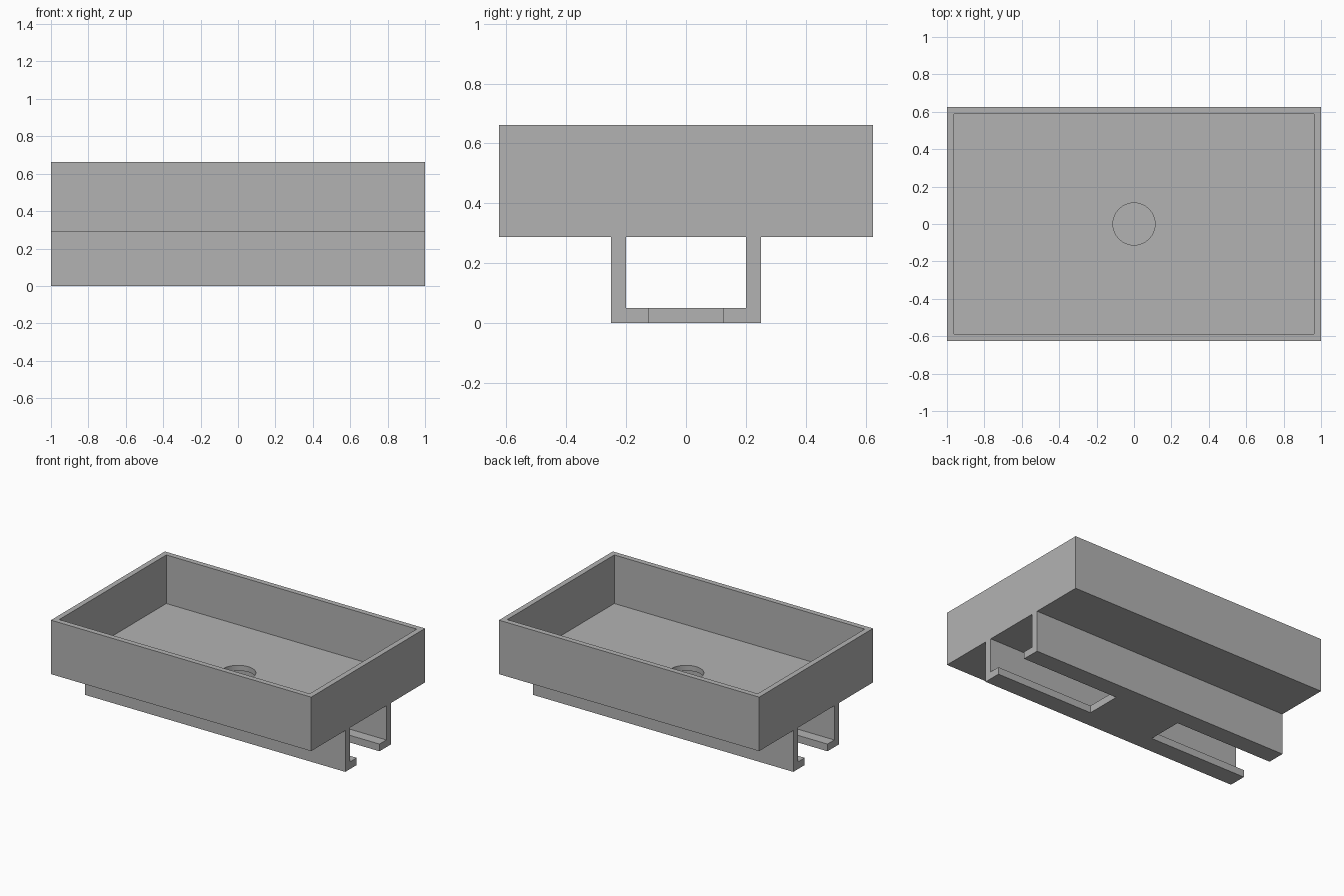
import bpy
import bmesh
from mathutils import Matrix

LENGTH, DEPTH = 2.0, 1.25
RAIL_TOP, TOP = 0.2875, 0.6625
WALL = 0.0375

cube = bpy.data.objects.get("Cube")
if cube:
    bpy.data.objects.remove(cube, do_unlink=True)

grey = bpy.data.materials.new("plain grey")
grey.use_nodes = True
colour = (0.45, 0.45, 0.45, 1)
grey.diffuse_color = colour
grey.node_tree.nodes["Principled BSDF"].inputs["Base Color"].default_value = colour


def finish(name, bm):
    bmesh.ops.recalc_face_normals(bm, faces=bm.faces)
    mesh = bpy.data.meshes.new(name)
    bm.to_mesh(mesh)
    bm.free()
    mesh.materials.append(grey)
    obj = bpy.data.objects.new(name, mesh)
    bpy.context.collection.objects.link(obj)
    return obj


def box(name, low, high):
    bm = bmesh.new()
    size = [b - a for a, b in zip(low, high)]
    mid = [(a + b) / 2 for a, b in zip(low, high)]
    bmesh.ops.create_cube(bm, size=1, matrix=Matrix.Translation(mid) @ Matrix.Diagonal((*size, 1)))
    return finish(name, bm)


def cylinder(name, radius, z, height):
    bm = bmesh.new()
    bmesh.ops.create_cone(bm, cap_ends=True, segments=64, radius1=radius, radius2=radius,
                          depth=height, matrix=Matrix.Translation((0, 0, z)))
    return finish(name, bm)


def extrude_along_x(name, profile, half):
    bm = bmesh.new()
    face = bm.faces.new([bm.verts.new((-half, y, z)) for y, z in profile])
    new = bmesh.ops.extrude_face_region(bm, geom=[face])["geom"]
    bmesh.ops.translate(bm, vec=(2 * half, 0, 0),
                        verts=[v for v in new if isinstance(v, bmesh.types.BMVert)])
    return finish(name, bm)


def cut(target, cutter):
    mod = target.modifiers.new("cut", "BOOLEAN")
    mod.operation, mod.solver, mod.object = "DIFFERENCE", "EXACT", cutter
    bpy.context.view_layer.objects.active = target
    bpy.ops.object.modifier_apply(modifier=mod.name)
    bpy.data.objects.remove(cutter, do_unlink=True)


# Open tray with a round drain hole in its floor
hx, hy = LENGTH / 2, DEPTH / 2
tray = box("tray", (-hx, -hy, RAIL_TOP), (hx, hy, TOP))
cut(tray, box("tray_cavity", (-hx + WALL, -hy + WALL, RAIL_TOP + WALL),
              (hx - WALL, hy - WALL, TOP + 0.1)))
cut(tray, cylinder("drain_cutter", 0.1125, RAIL_TOP, 0.2))

# U-shaped mounting rail under the tray
outer, inner, base = 0.25, 0.2, 0.05
half_profile = [(outer, 0), (outer, RAIL_TOP), (inner, RAIL_TOP), (inner, base)]
profile = half_profile + [(-y, z) for y, z in reversed(half_profile)]
rail = extrude_along_x("mounting_rail", profile, hx)

# Slots open at both ends of the rail base
for side in (-1, 1):
    near, far = sorted((side * 0.25, side * 1.1))
    cut(rail, box("slot_cutter", (near, -0.125, -0.1), (far, 0.125, 0.1)))

# Crisp edges with a smooth drain rim
for obj in (tray, rail):
    bpy.ops.object.select_all(action="DESELECT")
    obj.select_set(True)
    bpy.context.view_layer.objects.active = obj
    bpy.ops.object.shade_smooth_by_angle()
